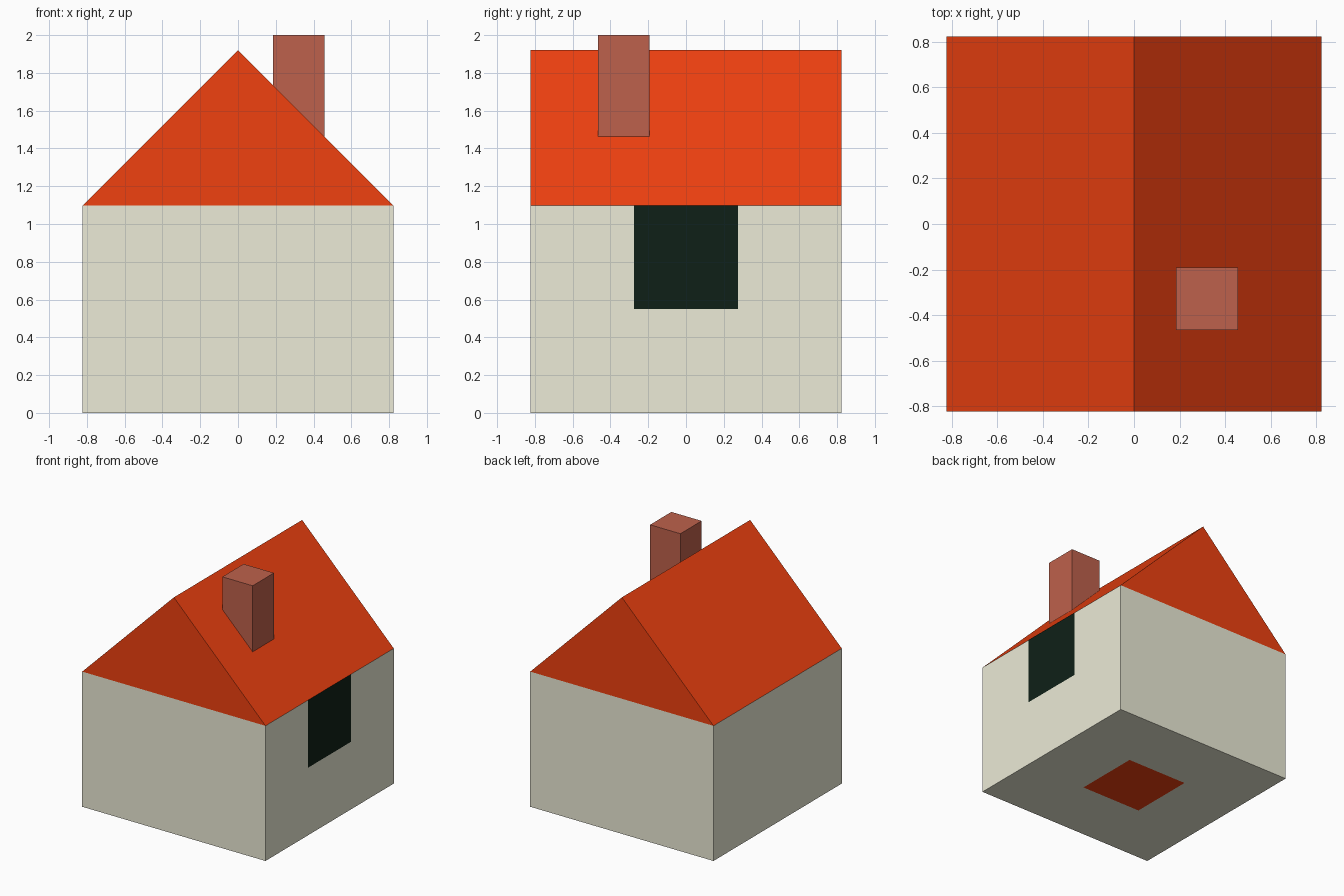
import bpy, bmesh
from mathutils import Vector

if "Cube" in bpy.data.objects:
    bpy.data.objects.remove(bpy.data.objects["Cube"])

U = 2 / 7.29          # module: house is 6 wide, 4 high to the eaves
W, H = 3 * U, 4 * U


def material(name, rgb):
    m = bpy.data.materials.new(name)
    m.diffuse_color = [((c / 255 + 0.055) / 1.055) ** 2.4 for c in rgb] + [1]
    m.use_nodes = True
    m.node_tree.nodes["Principled BSDF"].inputs["Base Color"].default_value = m.diffuse_color
    return m


def add_object(name, bm, mats):
    bmesh.ops.recalc_face_normals(bm, faces=bm.faces[:])
    mesh = bpy.data.meshes.new(name)
    bm.to_mesh(mesh)
    bm.free()
    for m in mats:
        mesh.materials.append(m)
    obj = bpy.data.objects.new(name, mesh)
    bpy.context.collection.objects.link(obj)
    return obj


def box(lo, hi):
    bm = bmesh.new()
    bmesh.ops.create_cube(bm, size=1)
    lo, hi = Vector(lo), Vector(hi)
    for v in bm.verts:
        v.co = (lo + hi) / 2 + v.co * (hi - lo)
    return bm


cream = material("cream", (236, 235, 215))
red = material("roof_red", (240, 65, 16))
dark = material("window_dark", (15, 32, 23))
brick = material("brick", (190, 97, 76))

# Walls: open-topped box cut into square panels
bm = box((-W, -W, 0), (W, W, H))
top = [f for f in bm.faces if f.calc_center_median().z > H - 0.01]
bmesh.ops.delete(bm, geom=top, context='FACES_ONLY')
cuts = [((s * U, s * U, 0), n) for s in (-1, 1) for n in ((1, 0, 0), (0, 1, 0))]
for co, no in cuts + [((0, 0, 2 * U), (0, 0, 1))]:
    bmesh.ops.bisect_plane(bm, geom=bm.verts[:] + bm.edges[:] + bm.faces[:],
                           plane_co=co, plane_no=no)

# Window panel on the right wall, red panel in the middle of the floor
for f in bm.faces:
    c = f.calc_center_median()
    if c.x > W - 0.01 and abs(c.y) < 0.1 and c.z > 2 * U:
        f.material_index = 1
    elif c.z < 0.01 and abs(c.x) < 0.1 and abs(c.y) < 0.1:
        f.material_index = 2
add_object("walls", bm, [cream, dark, red])

# Gable roof: two slopes and two triangular ends
bm = bmesh.new()
front, back = [[bm.verts.new((x, y, z)) for x, z in ((-W, H), (0, H + W), (W, H))]
               for y in (-W, W)]
bm.faces.new(front)
bm.faces.new(back[::-1])
for i in range(2):
    bm.faces.new((front[i + 1], front[i], back[i], back[i + 1]))
add_object("roof", bm, [red])

# Chimney on the right slope
add_object("chimney", box((0.185, -0.465, 2 - 2 * U), (0.457, -0.192, 2)), [brick])
